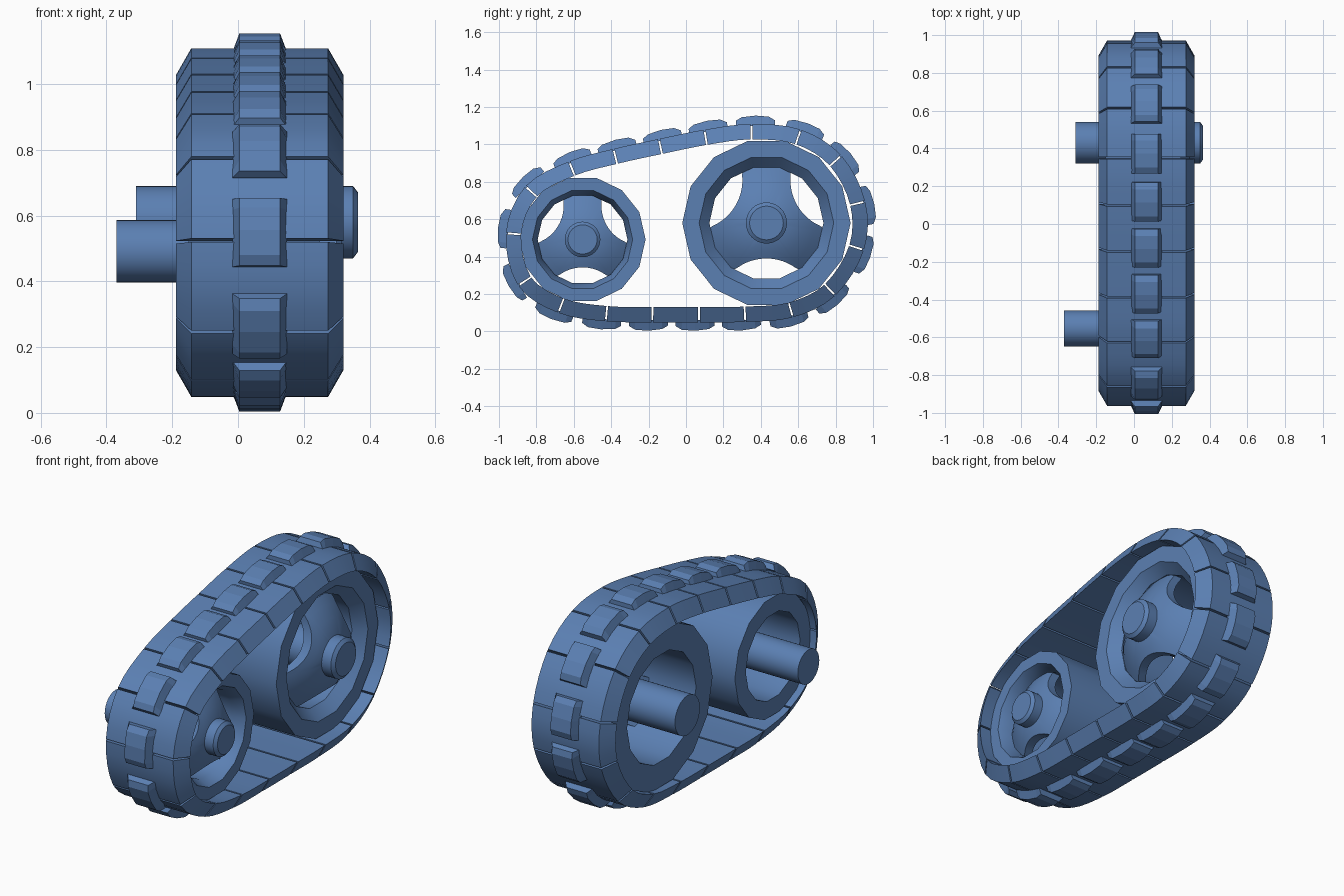
import bpy, bmesh, math
from mathutils import Vector

if "Cube" in bpy.data.objects:
    bpy.data.objects.remove(bpy.data.objects["Cube"])

blue = bpy.data.materials.new("track_blue")
blue.diffuse_color = (0.105, 0.215, 0.45, 1)
blue.use_nodes = True
blue.node_tree.nodes["Principled BSDF"].inputs["Base Color"].default_value = blue.diffuse_color


def finish(bm, name, angle=30):
    """Turn a bmesh into a named, coloured object with sharp edges kept."""
    bmesh.ops.remove_doubles(bm, verts=bm.verts, dist=1e-5)
    bmesh.ops.recalc_face_normals(bm, faces=bm.faces)
    mesh = bpy.data.meshes.new(name)
    bm.to_mesh(mesh)
    bm.free()
    mesh.materials.append(blue)
    ob = bpy.data.objects.new(name, mesh)
    bpy.context.collection.objects.link(ob)
    bpy.ops.object.select_all(action='DESELECT')
    ob.select_set(True)
    bpy.context.view_layer.objects.active = ob
    if angle:
        bpy.ops.object.shade_smooth_by_angle(angle=math.radians(angle))
    return ob


def loft(bm, rings, caps=True):
    """Skin a row of closed rings of points."""
    vs = [[bm.verts.new(p) for p in ring] for ring in rings]
    n = len(vs[0])
    for a, b in zip(vs, vs[1:]):
        for i in range(n):
            j = (i + 1) % n
            bm.faces.new((a[i], a[j], b[j], b[i]))
    if caps:
        bm.faces.new(vs[0])
        bm.faces.new(vs[-1])


def lathe(name, cy, cz, profile, sides, closed=False):
    """Spin (x, radius) points around an axle running along x."""
    bm = bmesh.new()
    rings = []
    for x, r in profile + (profile[:1] if closed else []):
        rings.append([(x, cy + r * math.cos(math.tau * k / sides),
                       cz + r * math.sin(math.tau * k / sides)) for k in range(sides)])
    loft(bm, rings, caps=not closed)
    return finish(bm, name)


def spoke_plate(name, cy, cz, hole_r, x_rim, x_mid):
    """Domed plate with three curved windows leaving three spokes."""
    s = hole_r / 0.305
    n = 108

    def edge_radius(th):
        off = (math.degrees(th) - 30 + 60) % 120 - 60
        if abs(off) > 35:
            return 0.32 * s
        a = math.radians(off)
        return s * (0.46 * math.cos(a) - math.sqrt(0.27 ** 2 - (0.46 * math.sin(a)) ** 2))

    def ring(t, back):
        pts = []
        for k in range(n):
            th = math.tau * k / n
            r = edge_radius(th) * t
            x = x_rim + (x_mid - x_rim) * (1 - (r / (0.32 * s)) ** 2) - back
            pts.append((x, cy + r * math.cos(th), cz + r * math.sin(th)))
        return pts

    steps = (0.1, 0.4, 0.6, 0.8, 1.0)
    bm = bmesh.new()
    loft(bm, [ring(t, 0) for t in steps] + [ring(t, 0.05) for t in reversed(steps)])
    finish(bm, name)


# Wheels: rim, spoke plate, hub cap and axle
wheels = [  # name, y, z, outer, lip, hole, hub radius, axle end, cap front
    ("rear", 0.43, 0.58, 0.45, 0.36, 0.305, 0.11, -0.31, 0.365),
    ("front", -0.553, 0.492, 0.337, 0.268, 0.24, 0.095, -0.37, 0.315),
]
for name, y, z, outer, lip, hole, hub, end, cap in wheels:
    lathe(name + "_wheel_rim", y, z,
          [(-0.15, hole), (-0.15, outer), (0.25, outer), (0.25, lip), (0.19, hole)],
          14, closed=True)
    spoke_plate(name + "_wheel_spokes", y, z, hole, 0.17, cap - 0.055)
    lathe(name + "_hub_cap", y, z,
          [(cap - 0.1, hub), (cap - 0.015, hub), (cap, hub * 0.82)], 32)
    lathe(name + "_axle", y, z, [(end, hub), (0.19, hub)], 32)

# Track path: link joints as (y, z), clockwise from the top
joints = [Vector(p) for p in [
    (0.35, 1.068), (0.60, 1.04), (0.80, 0.913), (0.918, 0.685), (0.912, 0.448),
    (0.77, 0.222), (0.56, 0.115), (0.315, 0.092), (0.07, 0.09), (-0.18, 0.09),
    (-0.425, 0.095), (-0.668, 0.138), (-0.863, 0.268), (-0.922, 0.522),
    (-0.828, 0.748), (-0.61, 0.871), (-0.378, 0.936), (-0.137, 0.989), (0.105, 1.038)]]
N = len(joints)


def path(u):
    """Point, tangent and outward normal at joint number u on the loop."""
    i, t = math.floor(u), u - math.floor(u)
    a, b, c, d = (joints[(i + k) % N] for k in (-1, 0, 1, 2))
    m0, m1 = (c - a) / 2, (d - b) / 2
    e = c - b
    p = b + m0 * t + (3 * e - 2 * m0 - m1) * t ** 2 + (m0 + m1 - 2 * e) * t ** 3
    tan = m0 + 2 * t * (3 * e - 2 * m0 - m1) + 3 * t * t * (m0 + m1 - 2 * e)
    tan.normalize()
    return p, tan, Vector((-tan.y, tan.x))


# Track links: bevelled slabs with narrow gaps between them
MID = 0.066
bm = bmesh.new()
for i in range(N):
    rings = []
    for k in range(5):
        p, tan, nor = path(i + 0.02 + 0.96 * k / 4)
        ring = []
        for half, h in ((0.255, -0.041), (0.208, 0.041), (-0.208, 0.041), (-0.255, -0.041)):
            q = p + nor * h
            ring.append((MID + half, q.x, q.y))
        rings.append(ring)
    loft(bm, rings)
finish(bm, "track_links", 20)

# Tread blocks: straight bevelled grips that bridge each joint
profile = [(-0.105, 0.018), (-0.075, 0.036), (0.0, 0.045), (0.07, 0.04), (0.103, 0.02)]
bm = bmesh.new()
for i in range(N):
    p, tan, nor = path(i + 0.09)
    rings = []
    for s, h in profile:
        base, top = p + tan * s + nor * 0.03, p + tan * s + nor * (0.041 + h)
        rings.append([(MID + 0.083, base.x, base.y), (MID + 0.062, top.x, top.y),
                      (MID - 0.062, top.x, top.y), (MID - 0.083, base.x, base.y)])
    loft(bm, rings)
finish(bm, "tread_blocks", 0)
